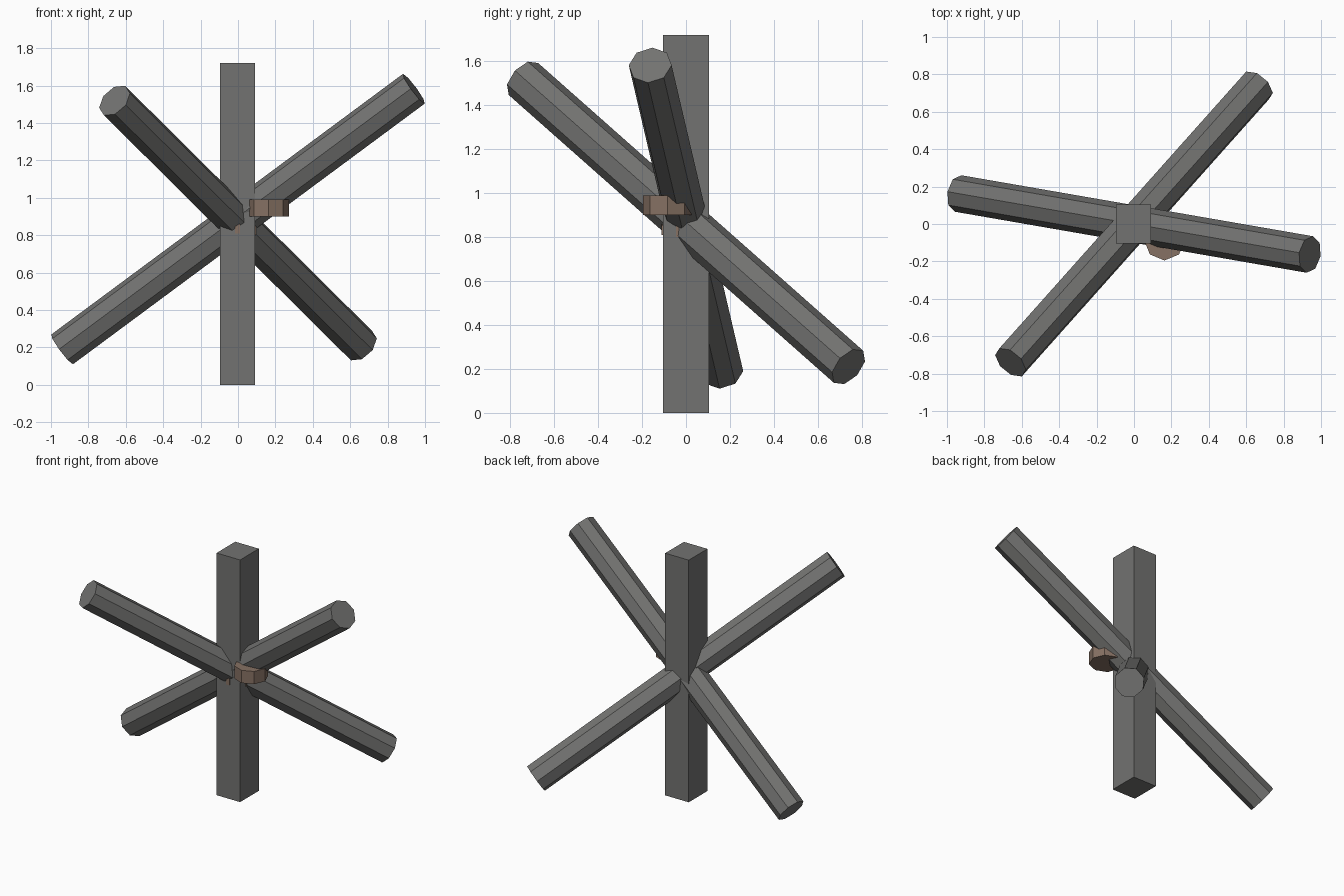
import bpy
from math import radians
from mathutils import Vector, Matrix

cube = bpy.data.objects.get("Cube")
if cube:
    bpy.data.objects.remove(cube, do_unlink=True)


def make_material(name, rgb):
    mat = bpy.data.materials.new(name)
    mat.use_nodes = True
    mat.diffuse_color = (*rgb, 1)
    mat.node_tree.nodes["Principled BSDF"].inputs["Base Color"].default_value = (*rgb, 1)
    return mat


steel = make_material("dark grey steel", (0.17, 0.17, 0.165))
rust = make_material("dull brown", (0.24, 0.165, 0.125))


def finish(name, mat):
    obj = bpy.context.object
    obj.name = obj.data.name = name
    obj.data.materials.append(mat)
    return obj


def box(name, low, high, mat):
    low, high = Vector(low), Vector(high)
    bpy.ops.mesh.primitive_cube_add(size=1, location=(low + high) / 2)
    obj = finish(name, mat)
    obj.data.transform(Matrix.Diagonal((*(high - low), 1)))


def bar(name, start, end, radius, mat, turn=0):
    """Eight-sided bar between two points; at turn 0 one corner points up."""
    start, end = Vector(start), Vector(end)
    axis = (end - start).normalized()
    side = axis.cross(Vector((0, 0, 1)))
    side = side.normalized() if side.length > 0.01 else Vector((1, 0, 0))
    up = side.cross(axis)
    bpy.ops.mesh.primitive_cylinder_add(vertices=8, radius=radius, depth=(end - start).length)
    obj = finish(name, mat)
    frame = Matrix((side, up, axis)).transposed().to_4x4()
    obj.data.transform(frame @ Matrix.Rotation(radians(turn), 4, "Z"))
    obj.location = (start + end) / 2


# Upright square post
box("post", (-0.095, -0.105, 0), (0.09, 0.105, 1.72), steel)

# Two slanted bars crossing through the post
bar("wide_bar", (-0.94, 0.163, 0.19), (0.94, -0.163, 1.583), 0.099, steel)
bar("deep_bar", (0.66, 0.74, 0.21), (-0.66, -0.74, 1.52), 0.099, steel, 17)

# Flat fastener tucked under the wide bar
bar("fastener", (0.163, -0.085, 0.90), (0.163, -0.085, 0.99), 0.11, rust)

# Small fixings showing on the post below the crossing
box("front_fixing", (-0.015, -0.112, 0.81), (0.01, -0.09, 0.86), rust)
box("left_fixing", (0.08, -0.045, 0.80), (0.095, -0.015, 0.85), rust)
